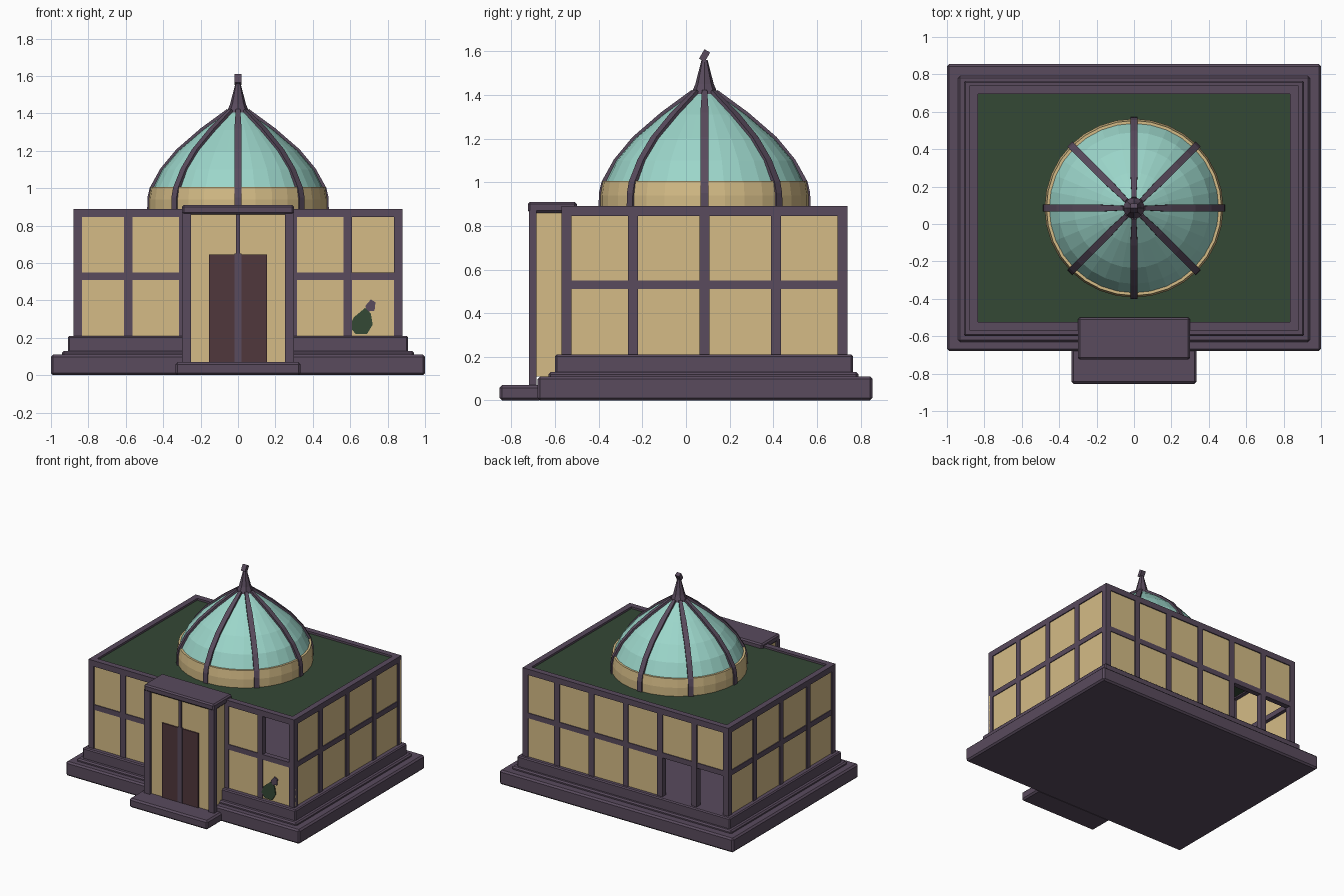
import bpy, bmesh, math
from mathutils import Matrix, Vector

cube = bpy.data.objects.get("Cube")
if cube:
    bpy.data.objects.remove(cube, do_unlink=True)


def material(name, rgb):
    m = bpy.data.materials.new(name)
    m.use_nodes = True
    m.diffuse_color = (*rgb, 1)
    m.node_tree.nodes["Principled BSDF"].inputs["Base Color"].default_value = (*rgb, 1)
    return m


PURPLE = material("dusky purple", (0.10, 0.07, 0.11))
SAND = material("sand yellow", (0.66, 0.50, 0.24))
GREEN = material("dark green", (0.034, 0.065, 0.036))
TEAL = material("pale teal", (0.33, 0.67, 0.59))
DOOR = material("dark maroon", (0.08, 0.038, 0.045))


def finish(name, bm, mat):
    bmesh.ops.recalc_face_normals(bm, faces=bm.faces)
    mesh = bpy.data.meshes.new(name)
    bm.to_mesh(mesh)
    bm.free()
    mesh.materials.append(mat)
    ob = bpy.data.objects.new(name, mesh)
    bpy.context.scene.collection.objects.link(ob)
    return ob


def boxes(name, mat, spans, bevel=0):
    """One object from boxes given as (x0, x1, y0, y1, z0, z1)."""
    bm = bmesh.new()
    for x0, x1, y0, y1, z0, z1 in spans:
        mid = Vector((x0 + x1, y0 + y1, z0 + z1)) / 2
        size = Matrix.Diagonal((x1 - x0, y1 - y0, z1 - z0, 1))
        bmesh.ops.create_cube(bm, size=1, matrix=Matrix.Translation(mid) @ size)
    ob = finish(name, bm, mat)
    if bevel:
        mod = ob.modifiers.new("Bevel", "BEVEL")
        mod.width, mod.segments = bevel, 1
    return ob


def loft(bm, rings, caps=True):
    """Skin closed rings of points that all have the same count."""
    rows = [[bm.verts.new(p) for p in ring] for ring in rings]
    n = len(rows[0])
    for a, b in zip(rows, rows[1:]):
        for i in range(n):
            j = (i + 1) % n
            bm.faces.new((a[i], a[j], b[j], b[i]))
    if caps:
        bm.faces.new(rows[0])
        bm.faces.new(rows[-1])


CENTRE = Vector((0, 0.085, 0))


def lathe(name, mat, profile, sides, caps=True):
    bm = bmesh.new()
    turns = [math.tau * i / sides for i in range(sides)]
    loft(bm, [[CENTRE + Vector((r * math.cos(a), r * math.sin(a), z)) for a in turns]
              for r, z in profile], caps)
    return finish(name, bm, mat)


# Stepped plinth and front step
boxes("plinth_base", PURPLE, [(-1, 1, -0.68, 0.855, 0, 0.11)], 0.012)
boxes("plinth_moulding", PURPLE, [(-0.94, 0.94, -0.63, 0.79, 0.1, 0.13)], 0.01)
boxes("plinth_top", PURPLE, [(-0.91, 0.91, -0.6, 0.765, 0.12, 0.21)], 0.008)
boxes("front_step", PURPLE, [(-0.335, 0.335, -0.855, -0.66, 0, 0.07)], 0.012)

# Walls: a grid of bars with thin panes, a few panes missing
X, Y0, Y1 = 0.88, -0.57, 0.74
BAR, LOW, MID, TOP = 0.045, 0.2, 0.53, 0.89


def wall(name, start, end, columns, missing, inward):
    """Grid wall from start to end; inward is the direction into the room."""
    start, end = Vector(start), Vector(end)
    step = (end - start) / columns
    along = step.normalized()
    bars, panes = [], []

    def span(a, b, depth0, depth1, z0, z1):
        p = a + inward * depth0
        q = b + inward * depth1
        return (min(p.x, q.x), max(p.x, q.x), min(p.y, q.y), max(p.y, q.y), z0, z1)

    for i in range(columns + 1):
        p = start + step * i
        half = along * BAR / 2
        a = p if i == 0 else p - half
        b = p if i == columns else p + half
        if i == 0:
            b = p + along * BAR
        if i == columns:
            a = p - along * BAR
        bars.append(span(a, b, 0, BAR, LOW, TOP - 0.02))
    bars.append(span(start, end, 0.002, BAR - 0.002, MID - 0.02, MID + 0.02))
    bars.append(span(start, end, 0, BAR, TOP - 0.045, TOP))
    for i in range(columns):
        for row, (z0, z1) in enumerate(((LOW, MID), (MID, TOP - 0.03))):
            if (i, row) not in missing:
                panes.append(span(start + step * i, start + step * (i + 1),
                                  0.008, 0.016, z0, z1))
    boxes(name + "_frame", PURPLE, bars)
    boxes(name + "_panes", SAND, panes)


doorway = {(c, r) for c in (2, 3) for r in (0, 1)}
wall("front_wall", (-X, Y0, 0), (X, Y0, 0), 6, doorway | {(5, 1)}, Vector((0, 1, 0)))
wall("back_wall", (-X, Y1, 0), (X, Y1, 0), 6, {(0, 0), (1, 0)}, Vector((0, -1, 0)))
wall("left_wall", (X, Y0, 0), (X, Y1, 0), 4, set(), Vector((-1, 0, 0)))
wall("right_wall", (-X, Y0, 0), (-X, Y1, 0), 4, set(), Vector((1, 0, 0)))

# Flat roof inside the rim
boxes("roof", GREEN, [(-0.85, 0.85, -0.54, 0.71, 0.855, 0.875)])

# Entrance porch
boxes("porch_roof", PURPLE, [(-0.3, 0.3, -0.725, -0.5, 0.86, 0.91)], 0.01)
boxes("porch_frame", PURPLE,
      [(s * 0.275 - 0.025, s * 0.275 + 0.025, -0.72, -0.685, 0.06, 0.87) for s in (-1, 1)]
      + [(-0.02, 0.02, -0.71, -0.69, 0.06, 0.65), (-0.01, 0.01, -0.71, -0.69, 0.65, 0.87)])
boxes("porch_panels", SAND,
      [(-0.255, 0.255, -0.7, -0.69, 0.07, 0.86)]
      + [(s * 0.28 - 0.005, s * 0.28 + 0.005, -0.69, -0.56, 0.11, 0.86) for s in (-1, 1)])
boxes("doors", DOOR, [(-0.155, -0.02, -0.709, -0.7, 0.07, 0.645),
                      (0.02, 0.155, -0.709, -0.7, 0.07, 0.645)])


# Small painted plant on the front pane
def plate(name, mat, outline):
    bm = bmesh.new()
    loft(bm, [[(x, y, z) for x, z in outline] for y in (-0.57, -0.562)])
    finish(name, bm, mat)


plate("plant_leaves", GREEN, [(0.63, 0.22), (0.69, 0.22), (0.72, 0.27), (0.71, 0.33),
                              (0.68, 0.36), (0.62, 0.31), (0.595, 0.26)])
plate("plant_flower", PURPLE, [(0.69, 0.34), (0.73, 0.345), (0.735, 0.39),
                               (0.71, 0.405), (0.68, 0.37)])

# Drum and dome
DOME = [(0.455, 1.0), (0.405, 1.1), (0.32, 1.2), (0.19, 1.31), (0.05, 1.41)]
lathe("drum", SAND, [(0.478, 0.86), (0.478, 0.94), (0.468, 1.005), (0.44, 1.005)], 32, False)
lathe("dome", TEAL, DOME, 32)

# Eight ribs over dome and drum
bm = bmesh.new()
path = [(0.476, 0.865), (0.474, 0.95), (0.462, 1.0)] + DOME[1:]
for k in range(8):
    turn = Matrix.Rotation(k * math.tau / 8, 3, "Z")
    rings = []
    for r, z in path:
        w = 0.019 if r > 0.1 else 0.012
        lift = 0.012 * max(0, z - 0.9) / 0.5
        rings.append([CENTRE + turn @ Vector(p) for p in (
            (r - 0.02, -w, z - lift), (r + 0.01, -w, z + lift),
            (r + 0.01, w, z + lift), (r - 0.02, w, z - lift))])
    loft(bm, rings)
finish("dome_ribs", bm, PURPLE)

# Spire with a tilted knob
lathe("spire", PURPLE, [(0.07, 1.385), (0.042, 1.45), (0.014, 1.56)], 8)
bm = bmesh.new()
tilt = Matrix.Rotation(math.radians(-30), 4, "X")
bmesh.ops.create_cube(bm, size=1, matrix=Matrix.Translation(CENTRE + Vector((0, 0, 1.58)))
                      @ tilt @ Matrix.Diagonal((0.036, 0.03, 0.05, 1)))
finish("spire_knob", bm, PURPLE)
